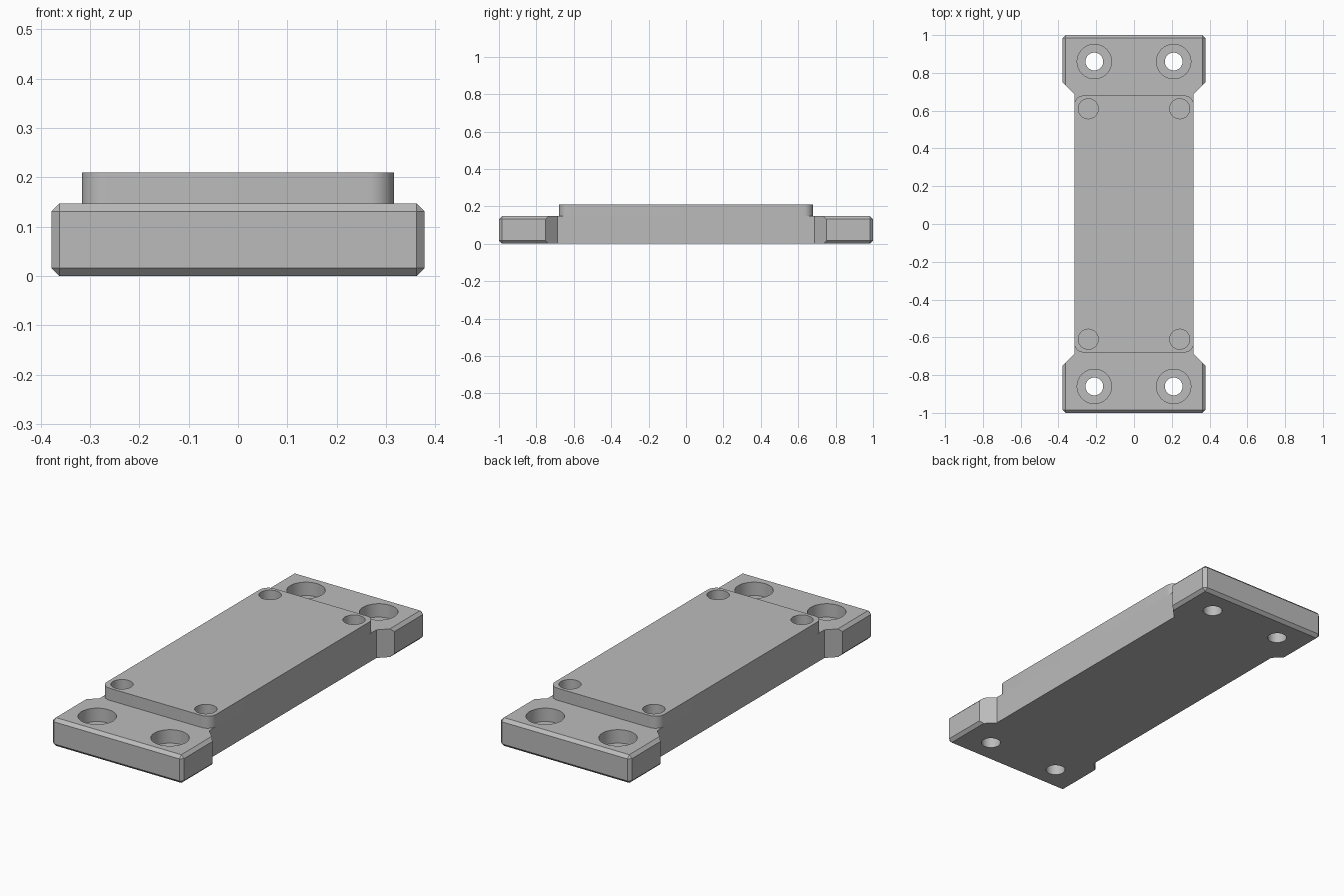
import bpy
import bmesh
from math import radians

default = bpy.data.objects.get("Cube")
if default:
    bpy.data.objects.remove(default, do_unlink=True)

PLATE_TOP, PAD_TOP = 0.147, 0.21
HALF_W, WAIST_W = 0.378, 0.316
CHAMFER = 0.016

grey = bpy.data.materials.new("plain grey")
grey.use_nodes = True
grey.diffuse_color = (0.5, 0.5, 0.5, 1)
grey.node_tree.nodes["Principled BSDF"].inputs["Base Color"].default_value = (0.5, 0.5, 0.5, 1)


def add_object(name, bm):
    bmesh.ops.recalc_face_normals(bm, faces=bm.faces)
    mesh = bpy.data.meshes.new(name)
    bm.to_mesh(mesh)
    bm.free()
    mesh.materials.append(grey)
    obj = bpy.data.objects.new(name, mesh)
    bpy.context.collection.objects.link(obj)
    return obj


def block(half_x, half_y, z0, z1):
    bm = bmesh.new()
    bmesh.ops.create_cube(bm, size=1)
    for v in bm.verts:
        v.co.x *= 2 * half_x
        v.co.y *= 2 * half_y
        v.co.z = z1 if v.co.z > 0 else z0
    return bm


def prism(bm, outline, z0, z1):
    face = bm.faces.new([bm.verts.new((x, y, z0)) for x, y in outline])
    top = bmesh.ops.extrude_face_region(bm, geom=[face])["geom"]
    for v in top:
        if isinstance(v, bmesh.types.BMVert):
            v.co.z = z1


def cylinders(name, x, y, radius, z0, z1):
    """Four upright cylinders, one in each quarter."""
    bm = bmesh.new()
    for sx in (-1, 1):
        for sy in (-1, 1):
            made = bmesh.ops.create_cone(bm, cap_ends=True, segments=48, radius1=radius,
                                         radius2=radius, depth=z1 - z0)
            bmesh.ops.translate(bm, verts=made["verts"], vec=(sx * x, sy * y, (z0 + z1) / 2))
    return add_object(name, bm)


def cut(obj, cutters):
    bpy.context.view_layer.objects.active = obj
    for cutter in cutters:
        mod = obj.modifiers.new("cut", "BOOLEAN")
        mod.operation = "DIFFERENCE"
        mod.solver = "EXACT"
        mod.object = cutter
        bpy.ops.object.modifier_apply(modifier=mod.name)


# Chamfered base plate
bm = block(HALF_W, 1, 0, PLATE_TOP)
bmesh.ops.bevel(bm, geom=bm.edges[:], offset=CHAMFER, segments=1, affect="EDGES")
base_plate = add_object("base_plate", bm)

# Raised pad with rounded corners
bm = block(WAIST_W, 0.68, PLATE_TOP, PAD_TOP)
corners = [e for e in bm.edges if abs(e.verts[0].co.z - e.verts[1].co.z) > 0.01]
bmesh.ops.bevel(bm, geom=corners, offset=0.05, segments=10, profile=0.5, affect="EDGES")
raised_pad = add_object("raised_pad", bm)

# Side notches that narrow the plate to a waist
bm = bmesh.new()
slope = 0.062
for s in (-1, 1):
    prism(bm, [(s * WAIST_W, -0.688), (s * (WAIST_W + 2 * slope), -0.688 - 2 * slope),
               (s * (WAIST_W + 2 * slope), 0.688 + 2 * slope), (s * WAIST_W, 0.688)], -0.1, 0.3)
notches = add_object("waist_cutter", bm)

# Counterbored screw holes in the ends, blind holes in the pad
through = cylinders("screw_hole_cutter", 0.21, 0.86, 0.047, -0.1, 0.3)
bore = cylinders("counterbore_cutter", 0.21, 0.86, 0.091, PLATE_TOP - 0.07, 0.3)
blind = cylinders("blind_hole_cutter", 0.242, 0.61, 0.053, PAD_TOP - 0.12, 0.3)

cut(base_plate, [notches, through, bore, blind])
cut(raised_pad, [blind])
for helper in (notches, through, bore, blind):
    bpy.data.objects.remove(helper, do_unlink=True)

# Smooth round walls, keep crisp edges
bpy.ops.object.select_all(action="DESELECT")
for part in (base_plate, raised_pad):
    part.select_set(True)
    bpy.context.view_layer.objects.active = part
bpy.ops.object.shade_smooth_by_angle(angle=radians(30))
